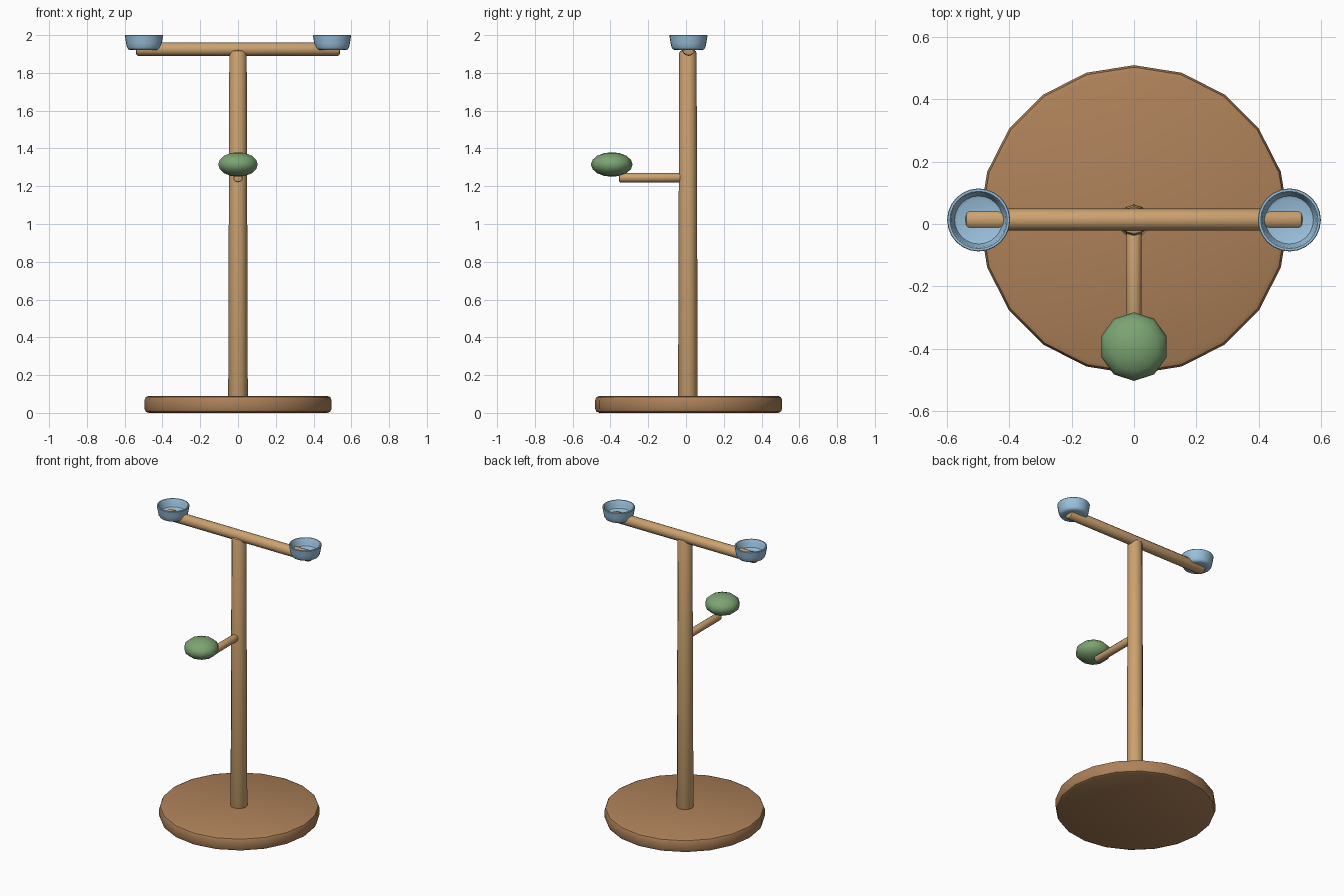
import bpy, math
from mathutils import Matrix

if "Cube" in bpy.data.objects:
    bpy.data.objects.remove(bpy.data.objects["Cube"])


def material(name, rgb):
    m = bpy.data.materials.new(name)
    m.diffuse_color = (*rgb, 1)
    m.use_nodes = True
    m.node_tree.nodes["Principled BSDF"].inputs["Base Color"].default_value = m.diffuse_color
    return m


BASE = material("dark_wood", (0.42, 0.22, 0.10))
WOOD = material("light_wood", (0.60, 0.36, 0.16))
BLUE = material("blue_cup", (0.32, 0.53, 0.72))
GREEN = material("green_pad", (0.20, 0.37, 0.17))


def lathe(name, profile, sides, mat, matrix, angle=40):
    """Revolve (radius, height) points about z; radius 0 makes a pole."""
    verts, rings, faces = [], [], []
    for r, z in profile:
        start = len(verts)
        if r == 0:
            verts.append((0, 0, z))
            rings.append([start] * sides)
        else:
            for i in range(sides):
                a = math.pi / 2 + 2 * math.pi * i / sides
                verts.append((r * math.cos(a), r * math.sin(a), z))
            rings.append(list(range(start, start + sides)))
    for a, b in zip(rings, rings[1:]):
        for i in range(sides):
            j = (i + 1) % sides
            faces.append(list(dict.fromkeys((a[i], a[j], b[j], b[i]))))
    me = bpy.data.meshes.new(name)
    me.from_pydata(verts, [], faces)
    me.materials.append(mat)
    ob = bpy.data.objects.new(name, me)
    bpy.context.collection.objects.link(ob)
    ob.matrix_world = matrix
    bpy.ops.object.select_all(action='DESELECT')
    ob.select_set(True)
    bpy.context.view_layer.objects.active = ob
    bpy.ops.object.shade_smooth_by_angle(angle=math.radians(angle))
    return ob


def rod(r0, r1, z0, z1, b):
    """Profile of a tapered rod with rounded ends."""
    c = 0.3 * b
    return [(0, z0), (r0 - b, z0), (r0 - c, z0 + c), (r0, z0 + b),
            (r1, z1 - b), (r1 - c, z1 - c), (r1 - b, z1), (0, z1)]


at = Matrix.Translation

# Round base
lathe("base", rod(0.495, 0.495, 0, 0.09, 0.022), 20, BASE, at((0, 0.014, 0)))

# Upright post, slightly tapered
lathe("post", rod(0.052, 0.046, 0.05, 1.92, 0.015), 12, WOOD, at((0, 0.01, 0)))

# Crossbar along x
lathe("crossbar", rod(0.035, 0.035, -0.54, 0.54, 0.012), 12, WOOD,
      at((0, 0.014, 1.925)) @ Matrix.Rotation(math.pi / 2, 4, 'Y'))

# Short perch pointing forward
lathe("perch", rod(0.025, 0.025, 0, 0.355, 0.008), 10, WOOD,
      at((0, 0, 1.245)) @ Matrix.Rotation(math.pi / 2, 4, 'X'))

# Open cups at the ends of the crossbar
cup = [(0, 1.921), (0.072, 1.921), (0.083, 1.925), (0.090, 1.936), (0.095, 1.96),
       (0.101, 1.997), (0.099, 2.0), (0.092, 2.0), (0.088, 1.995), (0.083, 1.965),
       (0.077, 1.951), (0.068, 1.947), (0, 1.947)]
for side, x in (("left", -0.498), ("right", 0.498)):
    lathe(side + "_cup", cup, 24, BLUE, at((x, 0.013, 0)))

# Flattened ball on the perch
ball = [(0.11 * math.sin(math.pi * i / 8) if 0 < i < 8 else 0,
         -0.065 * math.cos(math.pi * i / 8)) for i in range(9)]
lathe("perch_pad", ball, 10, GREEN, at((0, -0.393, 1.315)), 60)
